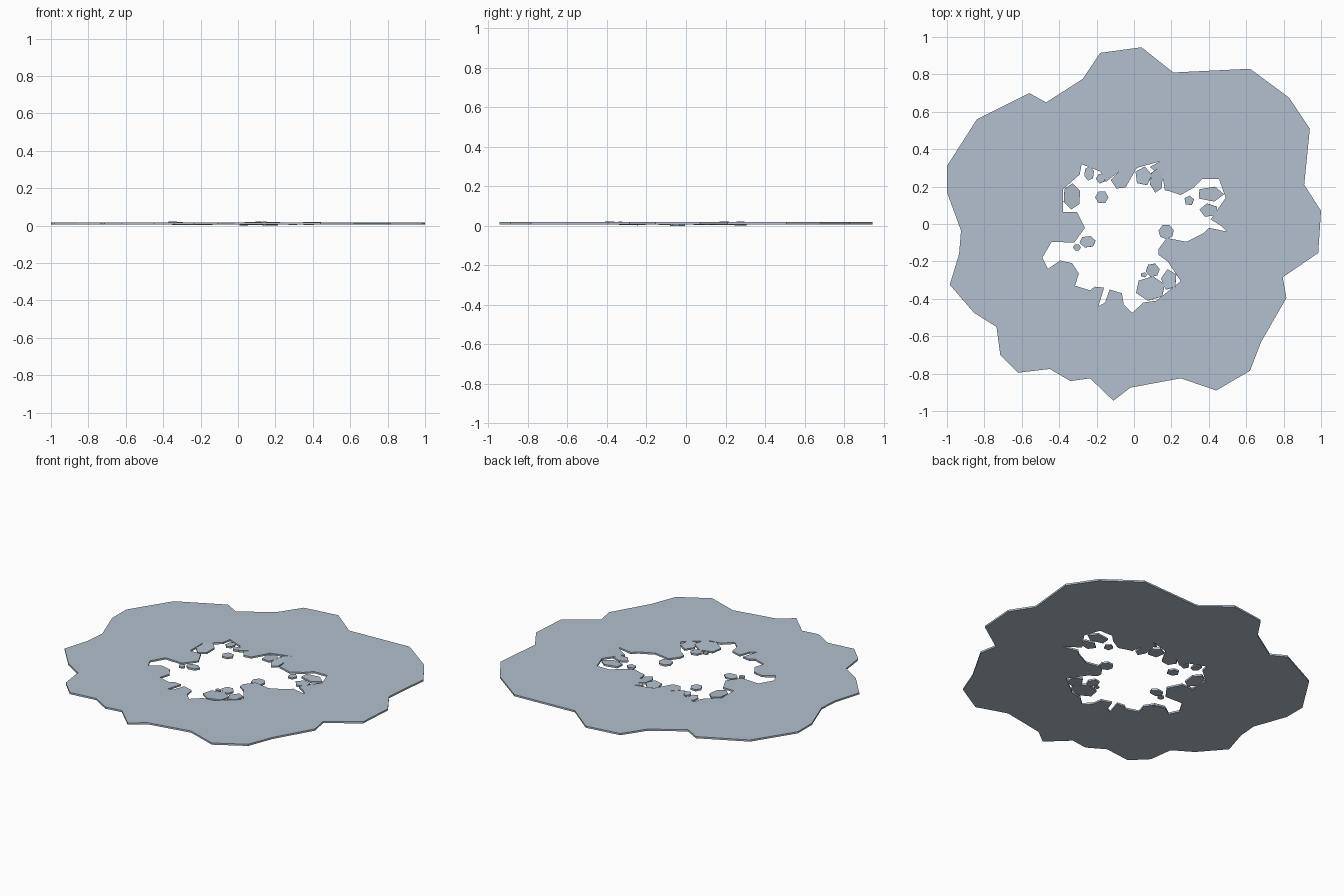
import bpy, bmesh, math, random
from mathutils import Matrix, Vector

random.seed(4)
mat = bpy.data.materials.new("pale blue grey")
mat.diffuse_color = (0.45, 0.53, 0.62, 1)

# Ragged outer outline (x, y)
outer = [(-1, .31), (-.84, .56), (-.56, .70), (-.47, .65), (-.275, .775), (-.18, .915), (.04, .945),
         (.21, .81), (.62, .83), (.83, .675), (.94, .51), (.91, .21), (1, .07), (.985, -.155),
         (.795, -.285), (.815, -.395), (.68, -.63), (.62, -.785), (.44, -.89), (.25, -.825),
         (-.02, -.875), (-.11, -.945), (-.235, -.825), (-.34, -.84), (-.45, -.775), (-.62, -.795),
         (-.715, -.70), (-.735, -.55), (-.855, -.475), (-.985, -.325), (-.935, -.16),
         (-.925, -.035), (-1, .17)]

# Broken hole outline (x, y)
hole = [(-.28, .32), (-.18, .28), (-.15, .225), (-.08, .28), (-.125, .235), (-.095, .19), (-.045, .195),
        (.015, .30), (.14, .335), (.085, .305), (.155, .24), (.165, .18), (.19, .175), (.25, .155),
        (.32, .195), (.365, .24), (.455, .24), (.49, .14), (.41, .025), (.465, -.01), (.495, -.04),
        (.40, -.02), (.37, -.05), (.28, -.095), (.175, -.075), (.13, -.135), (.13, -.165),
        (.18, -.20), (.25, -.305), (.12, -.41), (.05, -.42), (-.01, -.475), (-.055, -.43),
        (-.065, -.37), (-.13, -.35), (-.155, -.42), (-.19, -.44), (-.16, -.34), (-.21, -.335),
        (-.235, -.355), (-.315, -.33), (-.295, -.265), (-.33, -.21), (-.395, -.195), (-.46, -.24),
        (-.49, -.18), (-.44, -.095), (-.32, -.10), (-.262, -.02), (-.305, .065), (-.38, .065),
        (-.38, .185), (-.29, .265)]

# Loose fragments: centre x, y, half width, half depth, sides, turn in degrees
chunks = [(-.24, .27, .026, .037, 6, 20), (-.178, .243, .025, .026, 5, 40), (-.332, .147, .046, .067, 6, 25),
          (-.172, .143, .034, .034, 6, 0), (.05, .255, .045, .05, 5, 80), (.12, .232, .034, .062, 6, 20),
          (.295, .125, .026, .026, 5, 10), (.408, .16, .07, .04, 5, 70), (.40, .073, .048, .036, 5, 30),
          (.172, -.042, .04, .038, 7, 15), (-.248, -.095, .042, .031, 6, 10), (-.305, -.125, .02, .017, 6, 0),
          (-.355, -.222, .022, .018, 6, 20), (.1, -.247, .036, .036, 6, 10), (.053, -.272, .018, .013, 5, 0),
          (.088, -.345, .078, .063, 6, 20), (.188, -.298, .042, .055, 5, 30)]


def plate(name, loops, z, thick, tilt=None):
    """Fill closed outlines, thicken upward, optionally tilt about the middle."""
    bm = bmesh.new()
    edges = []
    for pts in loops:
        vs = [bm.verts.new((x, y, z)) for x, y in pts]
        edges += [bm.edges.new((vs[i - 1], vs[i])) for i in range(len(vs))]
    bmesh.ops.triangle_fill(bm, use_beauty=True, edges=edges, normal=(0, 0, 1))
    ext = bmesh.ops.extrude_face_region(bm, geom=bm.faces[:], use_keep_orig=True)
    top = [g for g in ext["geom"] if isinstance(g, bmesh.types.BMVert)]
    bmesh.ops.translate(bm, verts=top, vec=(0, 0, thick))
    if tilt:
        mid = sum((v.co for v in bm.verts), Vector()) / len(bm.verts)
        bmesh.ops.rotate(bm, verts=bm.verts[:], cent=mid, matrix=tilt)
        # keep every fragment above the ground
        low = min(v.co.z for v in bm.verts)
        if low < 0:
            bmesh.ops.translate(bm, verts=bm.verts[:], vec=(0, 0, -low))
    bmesh.ops.recalc_face_normals(bm, faces=bm.faces[:])
    me = bpy.data.meshes.new(name)
    bm.to_mesh(me)
    bm.free()
    me.materials.append(mat)
    ob = bpy.data.objects.new(name, me)
    bpy.context.collection.objects.link(ob)
    return ob


# Main broken sheet
plate("broken_sheet", [outer, hole], 0.007, 0.011)

# Slightly tilted fragments scattered round the hole
for i, (cx, cy, rx, ry, n, turn) in enumerate(chunks):
    pts = []
    for k in range(n):
        a = math.radians(turn) + math.tau * k / n
        pts.append((cx + rx * 1.05 * math.cos(a), cy + ry * 1.05 * math.sin(a)))
    tilt = Matrix.Rotation(random.uniform(-.06, .06), 3, 'X') @ Matrix.Rotation(random.uniform(-.06, .06), 3, 'Y')
    plate(f"fragment_{i + 1}", [pts], 0.0 if i == 9 else random.uniform(.003, .008), 0.011, None if i == 9 else tilt)
